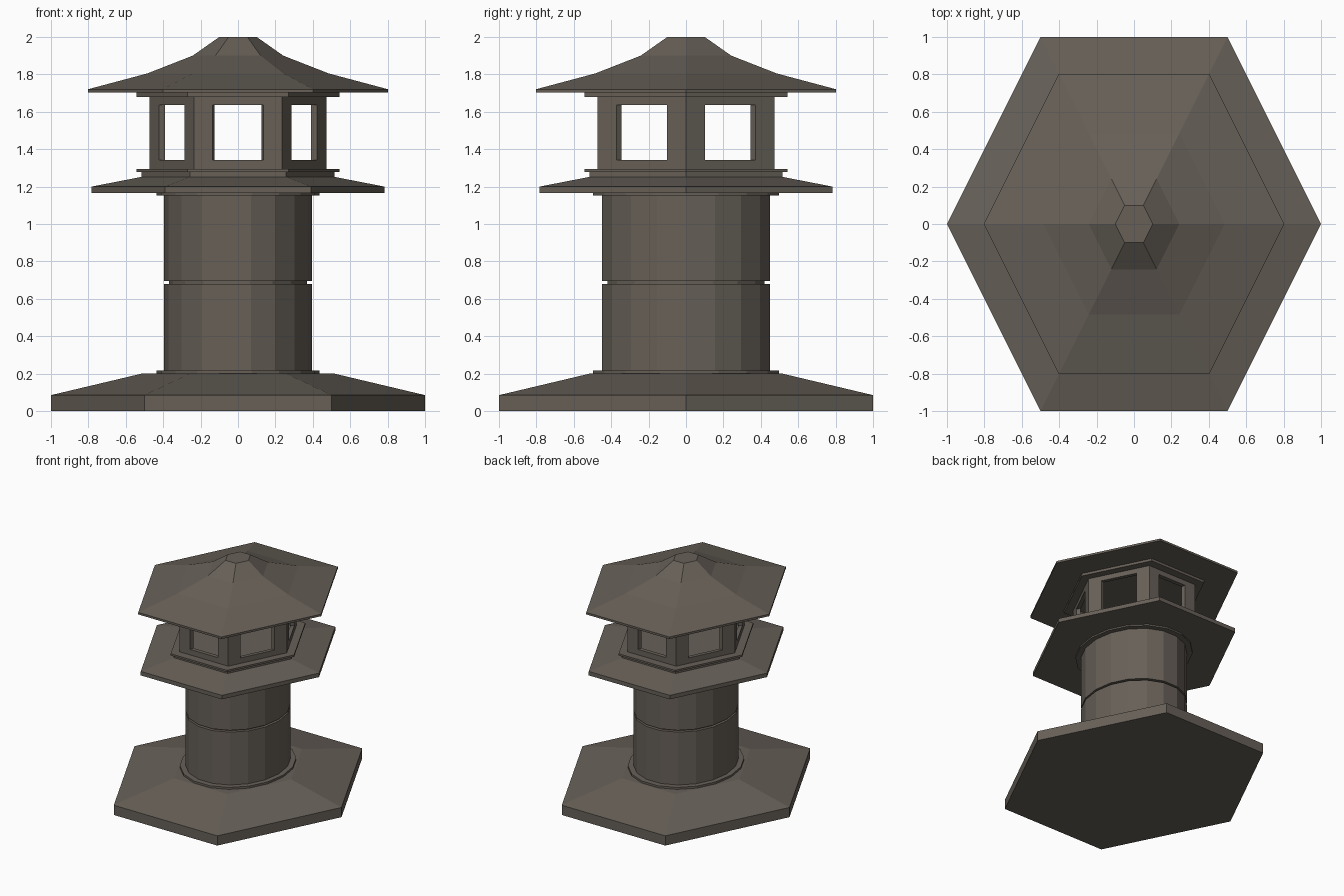
import bpy, bmesh, math

if "Cube" in bpy.data.objects:
    bpy.data.objects.remove(bpy.data.objects["Cube"])

YS = 2 / math.sqrt(3)  # plan is stretched along y

stone = bpy.data.materials.new("grey_brown_stone")
stone.diffuse_color = (0.135, 0.117, 0.097, 1)
stone.use_nodes = True
stone.node_tree.nodes["Principled BSDF"].inputs["Base Color"].default_value = stone.diffuse_color


def finish(name, bm):
    bmesh.ops.remove_doubles(bm, verts=bm.verts, dist=1e-5)
    bmesh.ops.recalc_face_normals(bm, faces=bm.faces)
    me = bpy.data.meshes.new(name)
    bm.to_mesh(me)
    bm.free()
    me.materials.append(stone)
    ob = bpy.data.objects.new(name, me)
    bpy.context.collection.objects.link(ob)
    return ob


def turned(name, sides, profile):
    """Closed flat-faced solid from (radius, height) pairs."""
    bm = bmesh.new()
    rings = []
    for r, z in profile:
        ring = []
        for i in range(sides):
            a = 2 * math.pi * i / sides
            ring.append(bm.verts.new((r * math.cos(a), r * math.sin(a) * YS, z)))
        rings.append(ring)
    for lo, hi in zip(rings, rings[1:]):
        for i in range(sides):
            j = (i + 1) % sides
            bm.faces.new((lo[i], lo[j], hi[j], hi[i]))
    bm.faces.new(rings[0][::-1])
    bm.faces.new(rings[-1])
    return finish(name, bm)


# stepped base and round column with a groove
turned("base", 6, [(1, 0), (1, 0.085), (0.515, 0.2)])
turned("column_foot_ring", 18, [(0.437, 0.195), (0.437, 0.217)])
turned("column", 18, [(0.395, 0.2), (0.395, 0.678), (0.37, 0.678),
                      (0.37, 0.694), (0.395, 0.694), (0.395, 1.16)])
turned("column_top_ring", 18, [(0.437, 1.152), (0.437, 1.17)])

# middle eave and ledges under the lamp chamber
turned("middle_eave", 6, [(0.783, 1.165), (0.783, 1.2), (0.515, 1.252)])
turned("chamber_floor", 6, [(0.515, 1.25), (0.515, 1.278), (0.542, 1.278), (0.542, 1.294)])


# hollow lamp chamber with a window opening in each side
def chamber(name, r, inner, z_rows, t_cols):
    bm = bmesh.new()

    def point(side, c, row, s):
        a, b = (math.radians(60 * k) for k in (side, side + 1))
        t = (t_cols[c] + 1) / 2
        x = math.cos(a) * (1 - t) + math.cos(b) * t
        y = math.sin(a) * (1 - t) + math.sin(b) * t
        return (x * r * s, y * r * s * YS, z_rows[row])

    def quad(side, *corners):
        bm.faces.new([bm.verts.new(point(side, *c)) for c in corners])

    for side in range(6):
        for s in (1, inner):
            for c in range(3):
                for w in range(3):
                    if (c, w) != (1, 1):
                        quad(side, (c, w, s), (c + 1, w, s), (c + 1, w + 1, s), (c, w + 1, s))
        for k in (1, 2):  # window reveals
            quad(side, (k, 1, 1), (k, 2, 1), (k, 2, inner), (k, 1, inner))
            quad(side, (1, k, 1), (2, k, 1), (2, k, inner), (1, k, inner))
        for w in (0, 3):  # wall top and bottom
            for c in range(3):
                quad(side, (c, w, 1), (c + 1, w, 1), (c + 1, w, inner), (c, w, inner))
    return finish(name, bm)


chamber("lamp_chamber", 0.472, 0.925, [1.293, 1.342, 1.636, 1.682], [-1, -0.574, 0.574, 1])

# ceiling plate and flared roof
turned("chamber_ceiling", 6, [(0.542, 1.68), (0.542, 1.702)])
turned("roof", 6, [(0.803, 1.702), (0.803, 1.72), (0.485, 1.805), (0.242, 1.9), (0.1, 2.0)])
